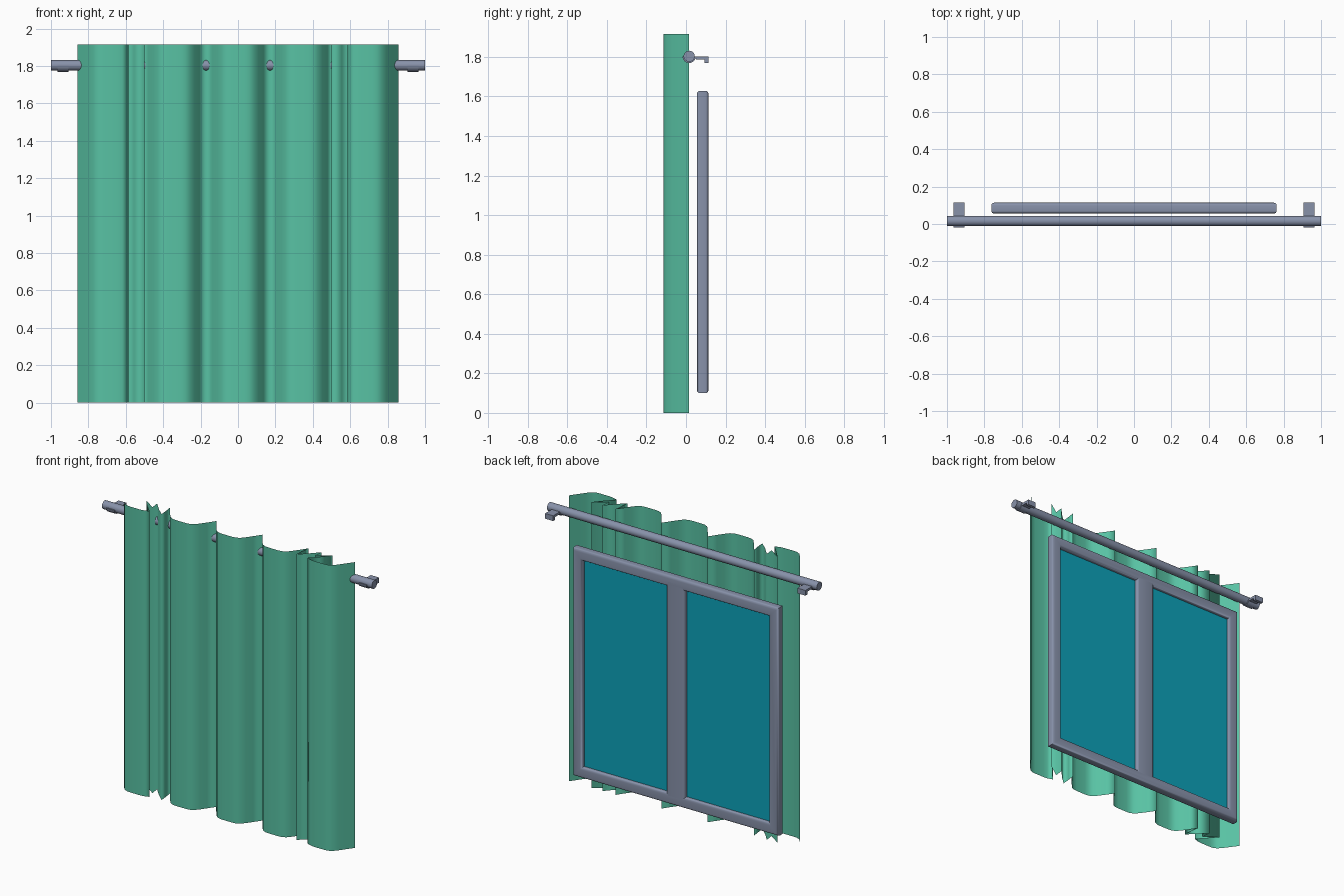
import bpy, bmesh, math

if "Cube" in bpy.data.objects:
    bpy.data.objects.remove(bpy.data.objects["Cube"])


def material(name, rgb):
    m = bpy.data.materials.new(name)
    m.diffuse_color = (*rgb, 1)
    m.use_nodes = True
    m.node_tree.nodes["Principled BSDF"].inputs["Base Color"].default_value = m.diffuse_color
    return m


GREEN = material("curtain green", (0.098, 0.54, 0.37))
GREY = material("blue grey metal", (0.246, 0.287, 0.402))
TEAL = material("window teal", (0.004, 0.36, 0.49))


def finish(bm, name, mat, angle=None, normals=True):
    if normals:
        bmesh.ops.recalc_face_normals(bm, faces=bm.faces[:])
    me = bpy.data.meshes.new(name)
    bm.to_mesh(me)
    bm.free()
    me.materials.append(mat)
    ob = bpy.data.objects.new(name, me)
    bpy.context.collection.objects.link(ob)
    if angle is not None:
        bpy.context.view_layer.objects.active = ob
        bpy.ops.object.select_all(action='DESELECT')
        ob.select_set(True)
        bpy.ops.object.shade_smooth_by_angle(angle=math.radians(angle))
    return ob


def skin(bm, loops, close_u=False, close_v=False):
    """Join successive rows of points with quads."""
    rows = [[bm.verts.new(p) for p in loop] for loop in loops]
    n = len(rows[0])
    for i in range(len(rows) if close_u else len(rows) - 1):
        a, b = rows[i], rows[(i + 1) % len(rows)]
        for j in range(n if close_v else n - 1):
            k = (j + 1) % n
            bm.faces.new((a[j], a[k], b[k], b[j]))
    return rows


def extrude_x(name, profile, x0, x1, mat, angle):
    bm = bmesh.new()
    rows = skin(bm, [[(x, y, z) for y, z in profile] for x in (x0, x1)], close_v=True)
    for r in rows:
        bm.faces.new(r)
    return finish(bm, name, mat, angle)


# curtain: thin sheet, rounded fronts meeting in sharp back cusps
BACK, W = 0.015, 0.171
right_side = [(0.35 * W, -0.1125), (0.5 * W, -0.101), (0.64 * W, -0.073), (0.8 * W, -0.035)]
front = [(-0.2 * W, -0.115), (0.2 * W, -0.115)]
left_side = [(-x, y) for x, y in reversed(right_side)]


def fold(c, pts):
    return [(c + x, y) for x, y in pts]


half = [(0.2 * W, -0.115)] + right_side + [(W, BACK)]
half += fold(2 * W, left_side + front + right_side) + [(3 * W, BACK)]
# tucked pleats hidden behind the outer panel
half += [(0.505, -0.04), (0.5, -0.095), (0.555, -0.045), (0.61, BACK),
         (0.603, -0.045), (0.69, BACK), (0.635, -0.05), (0.585, -0.1), (0.62, -0.112)]
half += fold(4 * W, front + right_side) + [(0.857, BACK)]
path = [(-x, y) for x, y in reversed(half)] + half
bm = bmesh.new()
skin(bm, [[(x, y, z) for x, y in path] for z in (0, 1.915)])
finish(bm, "curtain", GREEN, 180, normals=False)

# curtain rod
RY, RZ, R = 0.016, 1.803, 0.028
circle = [(RY + R * math.cos(t * math.tau / 32), RZ + R * math.sin(t * math.tau / 32))
          for t in range(32)]
extrude_x("curtain_rod", circle, -1, 1, GREY, 40)

# wall brackets: half cup under the rod, arm and a short drop at the wall
RO = 0.034
outer = [(RY + RO * math.cos(a), RZ + RO * math.sin(a))
         for a in [math.pi + math.pi * i / 12 for i in range(12)]]
inner = [(RY + 0.027 * math.cos(a), RZ + 0.027 * math.sin(a))
         for a in [-math.pi * i / 12 for i in range(13)]]
arm = [(RY + RO, 1.787), (0.094, 1.787), (0.094, 1.768), (0.114, 1.768),
       (0.114, RZ), (RY + RO, RZ)]
for side, x in (("left", -0.935), ("right", 0.935)):
    extrude_x(side + "_bracket", outer + arm + inner, x - 0.03, x + 0.03, GREY, 30)

# window frame: rounded profile swept around a mitred rectangle
Y0, Y1, RAD = 0.055, 0.114, 0.016


def rounded(width):
    pts = []
    for cx, cy, a0 in ((width - RAD, Y1 - RAD, 0), (RAD, Y1 - RAD, 90),
                       (RAD, Y0 + RAD, 180), (width - RAD, Y0 + RAD, 270)):
        for s in range(5):
            a = math.radians(a0 + 22.5 * s)
            pts.append((cx + RAD * math.cos(a), cy + RAD * math.sin(a)))
    return pts


HX, ZB, ZT = 0.763, 0.10, 1.628
bm = bmesh.new()
skin(bm, [[(-HX + d, y, ZB + d), (HX - d, y, ZB + d), (HX - d, y, ZT - d), (-HX + d, y, ZT - d)]
          for d, y in rounded(0.072)], close_u=True, close_v=True)
finish(bm, "window_frame", GREY, 50)

# centre mullion
bm = bmesh.new()
skin(bm, [[(d - 0.068, y, z) for d, y in rounded(0.136)] for z in (ZB + 0.04, ZT - 0.04)],
     close_v=True)
finish(bm, "window_mullion", GREY, 50)

# glass panes
for side, s in (("left", -1), ("right", 1)):
    bm = bmesh.new()
    bmesh.ops.create_cube(bm, size=1)
    for v in bm.verts:
        v.co = (s * 0.378 + v.co.x * 0.66, 0.085 + v.co.y * 0.008,
                (ZB + ZT) / 2 + v.co.z * (ZT - ZB - 0.11))
    finish(bm, side + "_pane", TEAL)
